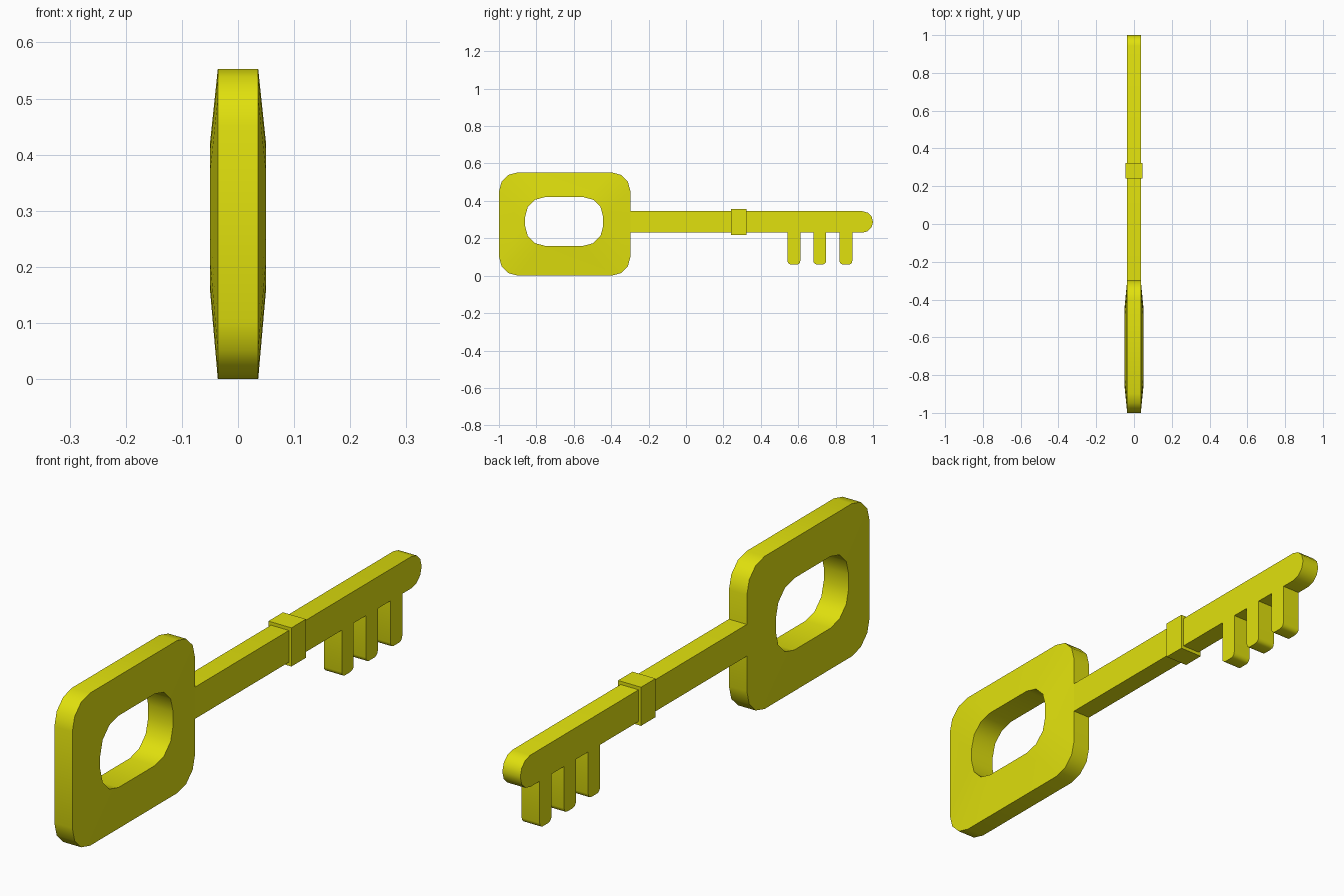
import bpy, bmesh, math

if "Cube" in bpy.data.objects:
    bpy.data.objects.remove(bpy.data.objects["Cube"])

gold = bpy.data.materials.new("key_yellow")
gold.diffuse_color = (0.75, 0.75, 0.004, 1)
gold.use_nodes = True
gold.node_tree.nodes["Principled BSDF"].inputs["Base Color"].default_value = gold.diffuse_color


def arc(cy, cz, ry, rz, a0, a1, n):
    """Points of an elliptical arc in the y-z plane."""
    return [(cy + ry * math.cos(math.radians(a0 + (a1 - a0) * i / n)),
             cz + rz * math.sin(math.radians(a0 + (a1 - a0) * i / n)))
            for i in range(n + 1)]


def rounded_rect(y0, y1, z0, z1, r, n=3):
    pts = []
    for cy, cz, a in ((y1 - r, z1 - r, 0), (y0 + r, z1 - r, 90),
                      (y0 + r, z0 + r, 180), (y1 - r, z0 + r, 270)):
        pts += arc(cy, cz, r, r, a, a + 90, n)
    return pts


def finish(bm, name):
    bmesh.ops.recalc_face_normals(bm, faces=bm.faces[:])
    me = bpy.data.meshes.new(name)
    bm.to_mesh(me)
    bm.free()
    ob = bpy.data.objects.new(name, me)
    bpy.context.collection.objects.link(ob)
    me.materials.append(gold)
    bpy.ops.object.select_all(action='DESELECT')
    ob.select_set(True)
    bpy.context.view_layer.objects.active = ob
    bpy.ops.object.shade_smooth_by_angle(angle=math.radians(40))
    return ob


def slab(name, pts, half):
    """Extrude a closed y-z outline across x."""
    bm = bmesh.new()
    face = bm.faces.new([bm.verts.new((-half, y, z)) for y, z in pts])
    out = bmesh.ops.extrude_face_region(bm, geom=[face], use_keep_orig=True)
    for v in out["geom"]:
        if isinstance(v, bmesh.types.BMVert):
            v.co.x = half
    bmesh.ops.triangulate(bm, faces=[f for f in bm.faces if len(f.verts) > 4])
    return finish(bm, name)


# Head: ring that thickens from the outer rim to the hole
outer = rounded_rect(-1.0, -0.297, 0.0, 0.553, 0.102)
inner = rounded_rect(-0.86, -0.443, 0.16, 0.42, 0.105)
bm = bmesh.new()
loops = [[bm.verts.new((x, y, z)) for y, z in pts]
         for pts, x in ((outer, -0.036), (outer, 0.036), (inner, 0.05), (inner, -0.05))]
count = len(outer)
for k in range(4):
    a, b = loops[k], loops[(k + 1) % 4]
    for i in range(count):
        j = (i + 1) % count
        bm.faces.new((a[i], a[j], b[j], b[i]))
finish(bm, "key_head")

# Shaft with rounded tip and three teeth, as one outline
low, high, r = 0.23, 0.345, 0.0575
outline = [(-0.297, low)]
for c in (0.577, 0.715, 0.855):
    w, rc, bottom = 0.034, 0.018, 0.06
    outline.append((c - w, low))
    outline += arc(c - w + rc, bottom + rc, rc, rc, 180, 270, 3)
    outline += arc(c + w - rc, bottom + rc, rc, rc, 270, 360, 3)
    outline.append((c + w, low))
outline += arc(1 - r, low + r, r, r, -90, 90, 6)
outline.append((-0.297, high))
slab("key_shaft_and_teeth", outline, 0.036)

# Collar around the shaft
slab("key_collar", [(0.24, 0.217), (0.323, 0.217), (0.323, 0.357), (0.24, 0.357)], 0.046)
